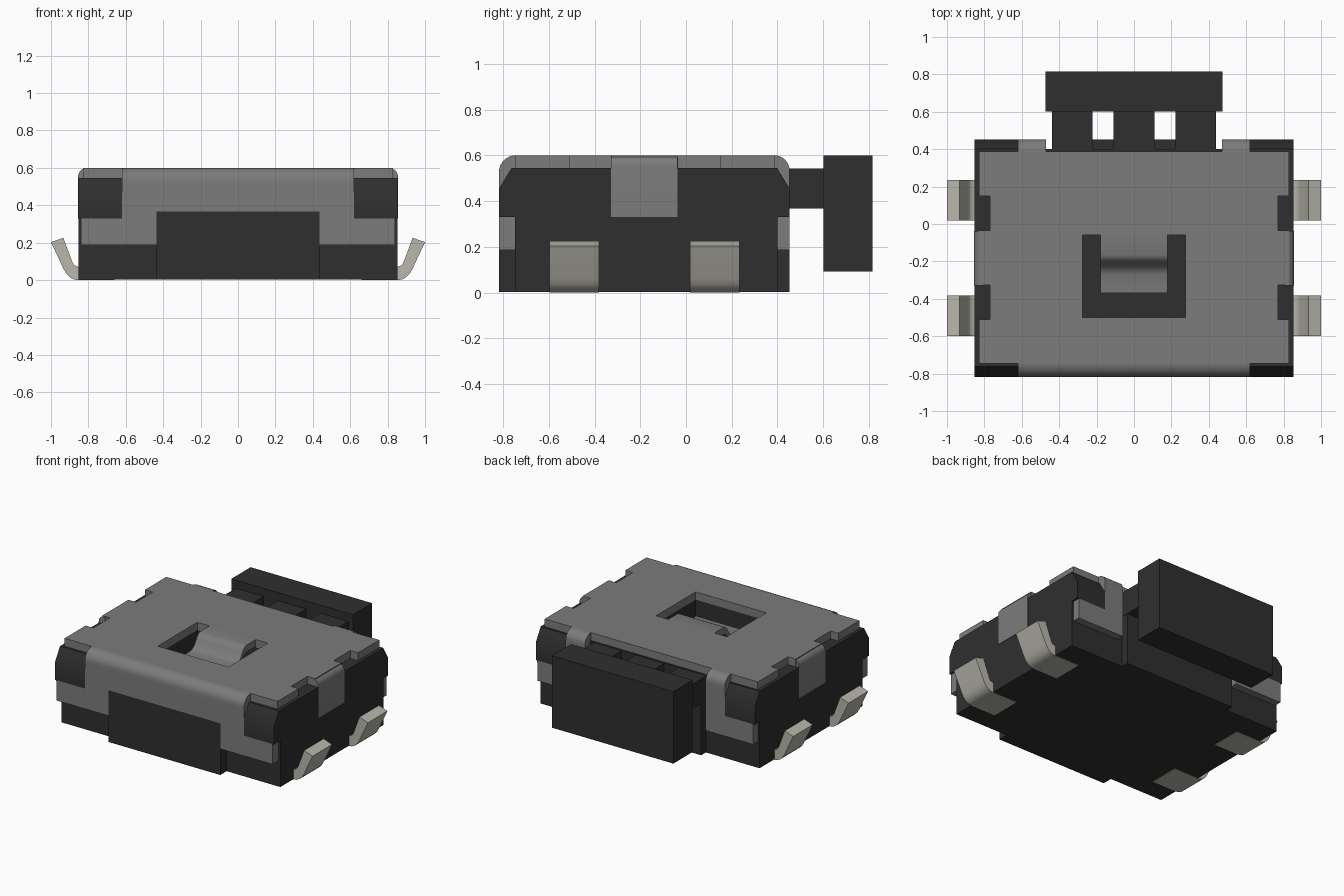
import bpy, bmesh, math

cube = bpy.data.objects.get("Cube")
if cube:
    bpy.data.objects.remove(cube)


def material(name, rgb):
    m = bpy.data.materials.new(name)
    m.use_nodes = True
    m.diffuse_color = (*rgb, 1)
    m.node_tree.nodes["Principled BSDF"].inputs["Base Color"].default_value = (*rgb, 1)
    return m


DARK = material("black plastic", (0.028, 0.028, 0.028))
STEEL = material("grey metal", (0.2, 0.2, 0.2))
TIN = material("pale tin", (0.48, 0.47, 0.41))
parts = []


def prism(name, pts, axis, lo, hi, mat):
    """Extrude a 2D outline along an axis (0 = x, 1 = y, 2 = z)."""
    bm = bmesh.new()

    def ring(d):
        return [bm.verts.new((*p[:axis], d, *p[axis:])) for p in pts]
    a, b = ring(lo), ring(hi)
    bm.faces.new(a)
    bm.faces.new(b[::-1])
    n = len(pts)
    for i in range(n):
        j = (i + 1) % n
        bm.faces.new((a[i], b[i], b[j], a[j]))
    bmesh.ops.recalc_face_normals(bm, faces=bm.faces)
    me = bpy.data.meshes.new(name)
    bm.to_mesh(me)
    bm.free()
    me.materials.append(mat)
    ob = bpy.data.objects.new(name, me)
    bpy.context.collection.objects.link(ob)
    parts.append(ob)
    return ob


def box(name, x0, x1, y0, y1, z0, z1, mat):
    return prism(name, [(x0, y0), (x1, y0), (x1, y1), (x0, y1)], 2, z0, z1, mat)


def cut(target, cutter):
    mod = target.modifiers.new("cut", "BOOLEAN")
    mod.operation = "DIFFERENCE"
    mod.solver = "EXACT"
    mod.object = cutter
    bpy.context.view_layer.objects.active = target
    bpy.ops.object.modifier_apply(modifier="cut")
    parts.remove(cutter)
    bpy.data.objects.remove(cutter)


def fold(edge, side, r, bottom, thick=0.055, top=0.6):
    """Profile of a sheet bent down over an edge; side is its outward direction."""
    arc = [(edge - side * r * (1 - math.sin(t)), top - r * (1 - math.cos(t)))
           for t in [math.pi / 2 * i / 8 for i in range(9)]]
    inner = edge - side * thick
    return arc + [(edge, bottom), (inner, bottom), (inner, top - thick),
                  (edge - side * r, top - thick)]


FRONT, BACK, SIDE, TOP = -0.818, 0.453, 0.853, 0.545

# Housing with a pocket below the cover window
core = box("housing", -SIDE, SIDE, -0.747, 0.4, 0.003, TOP, DARK)
cut(core, box("pocket_cutter", -0.275, 0.275, -0.5, -0.06, 0.36, 0.7, DARK))
box("front_bump", -0.435, 0.435, FRONT, -0.7, 0.003, 0.367, DARK)
box("back_bump", -0.435, 0.435, 0.38, BACK, 0.003, 0.367, DARK)

# Chamfered corner posts
for s, side in ((-1, "right"), (1, "left")):
    for edge, d, end in ((FRONT, 1, "front"), (BACK, -1, "back")):
        prism(f"{end}_{side}_corner_post",
              [(edge, 0.33), (edge, 0.455), (edge + d * 0.055, TOP),
               (edge + d * 0.1, TOP), (edge + d * 0.1, 0.33)],
              0, s * 0.62, s * SIDE, DARK)

# Cover sheet with side notches and a window
half = [(0.83, -0.745), (0.83, -0.51), (0.77, -0.51), (0.77, -0.325), (0.83, -0.325),
        (0.83, -0.035), (0.77, -0.035), (0.77, 0.15), (0.83, 0.15), (0.83, 0.387)]
cover = prism("cover_sheet", half + [(-x, y) for x, y in reversed(half)], 2, TOP, 0.6, STEEL)
cut(cover, box("window_cutter", -0.275, 0.275, -0.5, -0.06, 0.4, 0.7, STEEL))

# Spring tongue bent down into the window
path = [(-0.06, 0.6), (-0.165, 0.6), (-0.18, 0.595), (-0.195, 0.583), (-0.21, 0.56),
        (-0.225, 0.535), (-0.245, 0.515), (-0.27, 0.505), (-0.37, 0.505)]
prism("spring_tongue", path + [(y, z - 0.05) for y, z in reversed(path)],
      0, -0.18, 0.18, STEEL)

# Front skirt: folded strip and notched plate
prism("front_fold", fold(FRONT, -1, 0.073, 0.5), 0, -0.62, 0.62, STEEL)
skirt = [(0.435, 0.367), (0.435, 0.187), (0.84, 0.187), (0.84, 0.33), (0.62, 0.33), (0.62, 0.5)]
prism("front_skirt", skirt + [(-x, z) for x, z in reversed(skirt)],
      1, FRONT, -0.747, STEEL)

for s, side in ((-1, "right"), (1, "left")):
    # Back legs with hooked feet
    prism(f"back_{side}_fold", fold(BACK, 1, 0.066, 0.5), 0, s * 0.47, s * 0.62, STEEL)
    leg = [(0.47, 0.187), (0.84, 0.187), (0.84, 0.33), (0.62, 0.33), (0.62, 0.5), (0.47, 0.5)]
    prism(f"back_{side}_leg", [(s * x, z) for x, z in leg], 1, 0.398, BACK, STEEL)
    # Side clip folded over the housing
    prism(f"{side}_clip", fold(s * 0.856, s, 0.05, 0.33), 1, -0.328, -0.037, STEEL)
    # Solder leads curling upward
    lead = [(0.66, 0), (0.853, 0), (0.878, 0.004), (0.9, 0.016), (0.918, 0.034),
            (0.932, 0.058), (1, 0.203), (0.934, 0.226), (0.885, 0.095), (0.875, 0.08),
            (0.853, 0.07), (0.66, 0.07)]
    for y, end in ((-0.598, "front"), (0.018, "back")):
        prism(f"{end}_{side}_lead", [(s * x, z) for x, z in lead], 1, y, y + 0.217, TIN)

# Push button on three stems
box("button_bar", -0.473, 0.473, 0.602, 0.816, 0.093, 0.6, DARK)
for x, w, name in ((-0.33, 0.108, "right"), (0, 0.11, "middle"), (0.33, 0.108, "left")):
    box(f"{name}_button_stem", x - w, x + w, 0.35, 0.61, 0.367, TOP - 0.002, DARK)

bpy.ops.object.select_all(action="DESELECT")
for ob in parts:
    ob.select_set(True)
bpy.context.view_layer.objects.active = parts[0]
bpy.ops.object.shade_smooth_by_angle(angle=math.radians(32))
